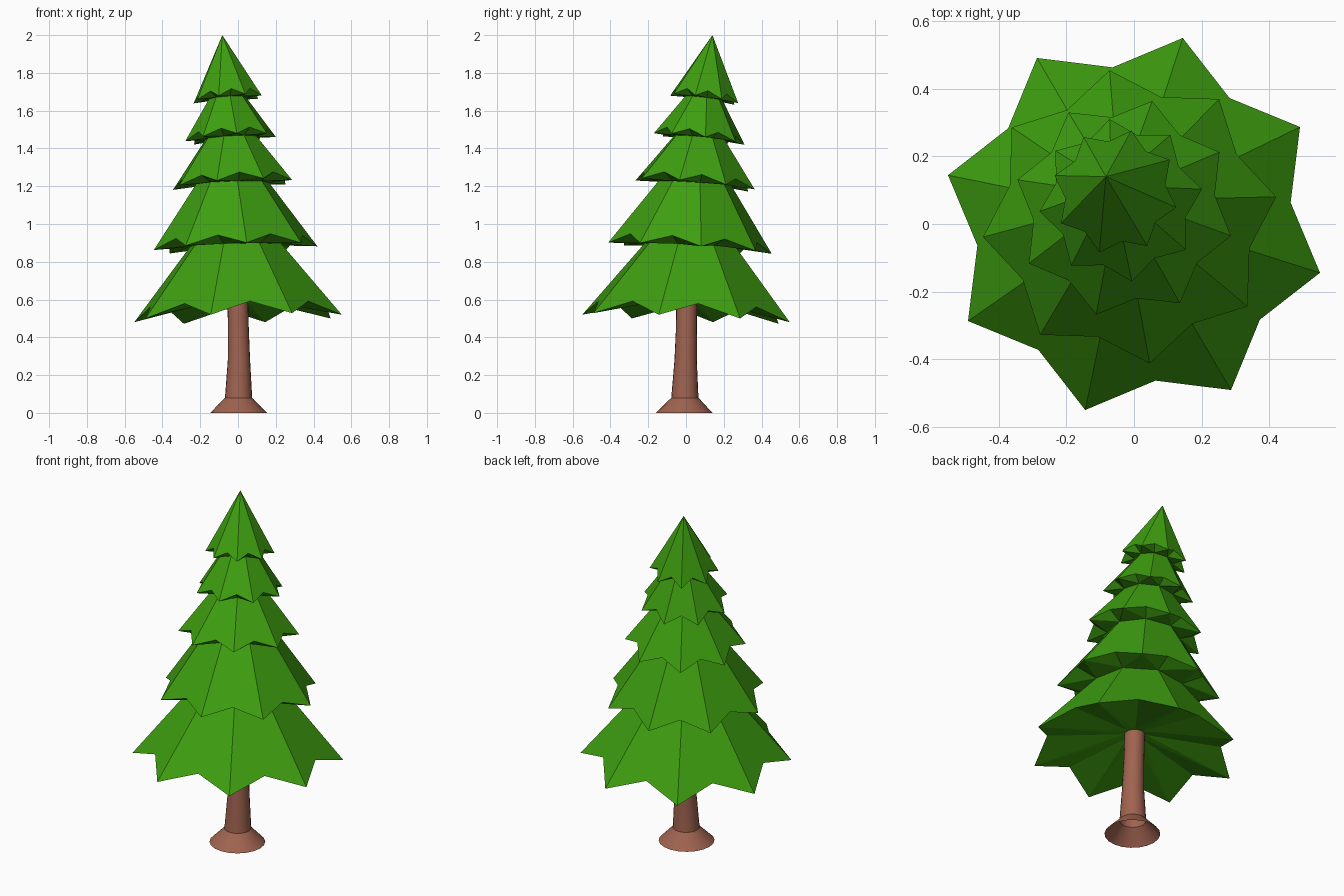
import bpy, bmesh, math

if "Cube" in bpy.data.objects:
    bpy.data.objects.remove(bpy.data.objects["Cube"])


def material(name, color):
    m = bpy.data.materials.new(name)
    m.diffuse_color = (*color, 1)
    m.use_nodes = True
    m.node_tree.nodes["Principled BSDF"].inputs["Base Color"].default_value = m.diffuse_color
    return m


def make_object(name, bm, mat):
    me = bpy.data.meshes.new(name)
    bm.to_mesh(me)
    bm.free()
    me.materials.append(mat)
    ob = bpy.data.objects.new(name, me)
    bpy.context.collection.objects.link(ob)
    return ob


def ring(bm, n, cx, cy, z, r, angle, gx=0, gy=0):
    """Circle of n vertices, tilted by slopes gx and gy."""
    out = []
    for k in range(n):
        a = math.radians(angle) + math.tau * k / n
        x, y = r * math.cos(a), r * math.sin(a)
        out.append(bm.verts.new((cx + x, cy + y, z + gx * x + gy * y)))
    return out


green = material("needle green", (0.048, 0.345, 0.005))
brown = material("bark brown", (0.35, 0.125, 0.08))

# Trunk: flared foot, open underneath, with a slight bend
bm = bmesh.new()
sections = [(0.003, -0.01, 0.0, 0.15), (0.003, -0.006, 0.08, 0.072),
            (0.005, -0.002, 0.28, 0.059), (0.002, 0.002, 0.45, 0.055),
            (-0.002, 0.004, 0.62, 0.055)]
rings = [ring(bm, 20, x, y, z, r, 0) for x, y, z, r in sections]
for lo, hi in zip(rings, rings[1:]):
    for k in range(20):
        j = (k + 1) % 20
        bm.faces.new((lo[k], lo[j], hi[j], hi[k]))
trunk = make_object("trunk", bm, brown)
bpy.context.view_layer.objects.active = trunk
trunk.select_set(True)
bpy.ops.object.shade_smooth_by_angle(angle=math.radians(30))

# Foliage: continuous star-hemmed tiers, each turned half a point from the last
# centre x, centre y, tip z, tip radius, notch lift, notch radius, slopes, top z, top radius
tiers = [
    (0.000, 0.000, 0.500, 0.568, 0.070, 0.467, 0.025, -0.043, 0.887, 0.250),
    (-0.013, 0.021, 0.872, 0.437, 0.050, 0.366, 0.032, -0.064, 1.215, 0.195),
    (-0.029, 0.048, 1.207, 0.326, 0.042, 0.270, 0.060, -0.090, 1.455, 0.140),
    (-0.039, 0.070, 1.450, 0.242, 0.037, 0.198, 0.060, -0.120, 1.665, 0.100),
    (-0.055, 0.096, 1.660, 0.186, 0.036, 0.149, 0.085, -0.130, 2.0, 0.0)]
bm = bmesh.new()
angle = 30.3
prev = ring(bm, 8, -0.002, 0.004, 0.612, 0.054, angle + 22.5)
for i, (cx, cy, z, r, lift, nr, gx, gy, tz, tr) in enumerate(tiers):
    tip = ring(bm, 8, cx, cy, z, r, angle, gx, gy)
    notch = ring(bm, 8, cx, cy, z + lift, nr, angle + 22.5, gx, gy)
    last = i == len(tiers) - 1
    if last:
        apex = bm.verts.new((-0.083, 0.14, 2.0))
    else:
        nx, ny = tiers[i + 1][:2]
        top = ring(bm, 8, nx, ny, tz, tr, angle, gx, gy)
    for k in range(8):
        j = (k + 1) % 8
        # underside
        bm.faces.new((prev[j], prev[k], tip[j]))
        bm.faces.new((prev[k], notch[k], tip[j]))
        bm.faces.new((prev[j], tip[j], notch[j]))
        # outer slope
        if last:
            bm.faces.new((apex, tip[k], notch[k], tip[j]))
        else:
            bm.faces.new((top[k], tip[k], notch[k], tip[j], top[j]))
    prev = top
    angle -= 22.5
bmesh.ops.recalc_face_normals(bm, faces=bm.faces)
make_object("foliage", bm, green)
